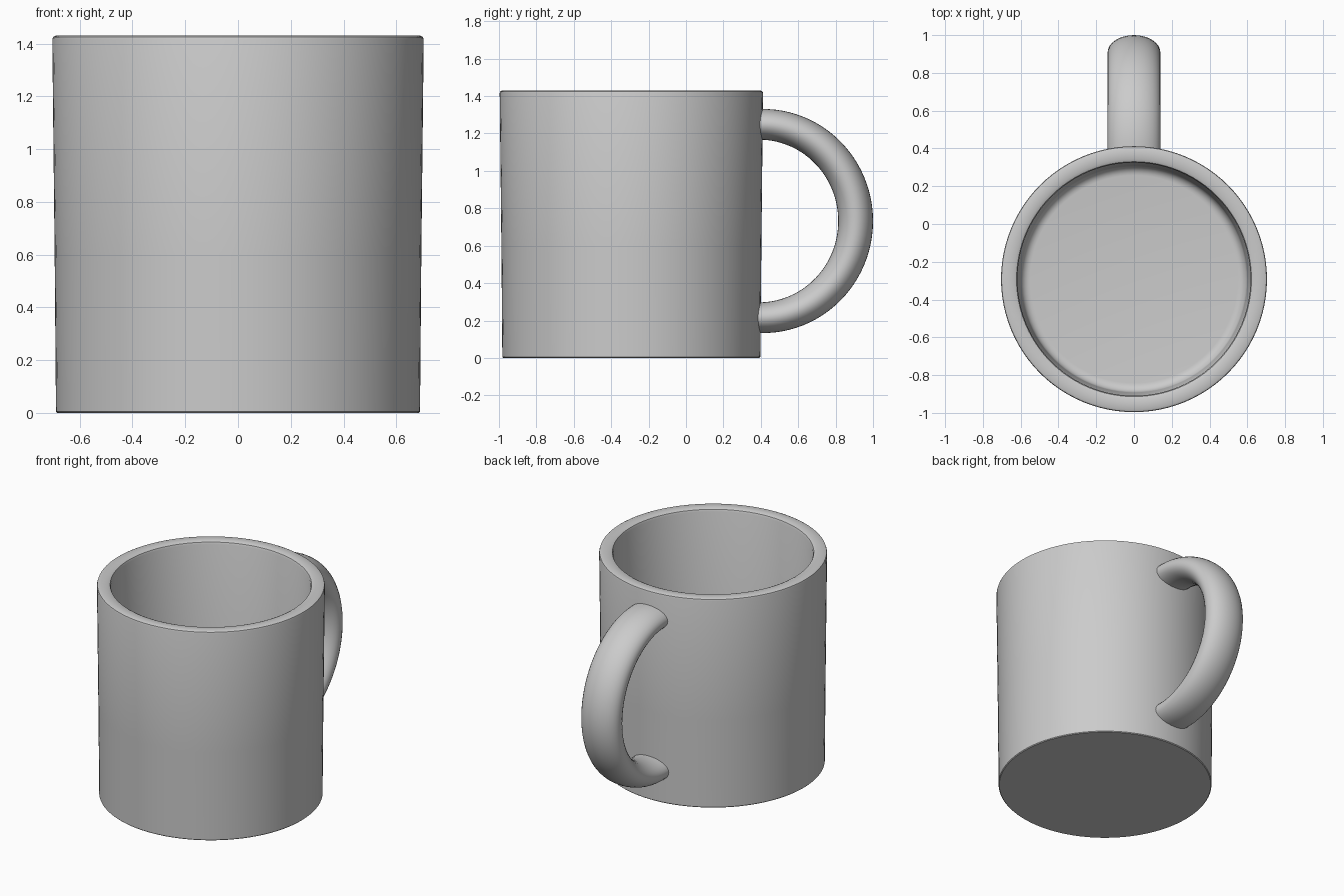
import bpy, math

if "Cube" in bpy.data.objects:
    bpy.data.objects.remove(bpy.data.objects["Cube"])

CY = -0.292  # body axis position along y


def make_mesh(name, verts, faces):
    me = bpy.data.meshes.new(name)
    me.from_pydata(verts, [], faces)
    ob = bpy.data.objects.new(name, me)
    bpy.context.collection.objects.link(ob)
    bpy.ops.object.select_all(action='DESELECT')
    ob.select_set(True)
    bpy.context.view_layer.objects.active = ob
    bpy.ops.object.mode_set(mode='EDIT')
    bpy.ops.mesh.select_all(action='SELECT')
    bpy.ops.mesh.normals_make_consistent(inside=False)
    bpy.ops.object.mode_set(mode='OBJECT')
    bpy.ops.object.shade_smooth_by_angle(angle=math.radians(40))
    return ob


def loft(name, rings):
    """Skin closed rings of equal length and cap both ends."""
    n = len(rings[0])
    verts = [v for r in rings for v in r]
    faces = [(i * n + j, i * n + (j + 1) % n, (i + 1) * n + (j + 1) % n, (i + 1) * n + j)
             for i in range(len(rings) - 1) for j in range(n)]
    faces += [tuple(range(n)), tuple(range(len(verts) - n, len(verts)))]
    return make_mesh(name, verts, faces)


# Cup: one profile (radius, height) from the underside, over the rim, to the inner floor
fillet = [(0.55 + 0.05 * math.cos(math.radians(a)), 0.15 - 0.05 * math.sin(math.radians(a)))
          for a in range(0, 91, 15)]
profile = [(0.685, 0.0), (0.69, 0.005), (0.695, 0.6), (0.704, 1.415), (0.701, 1.425),
           (0.69, 1.43), (0.637, 1.43), (0.622, 1.423), (0.617, 1.41)] + fillet
SEG = 96
loft("cup_body", [[(r * math.cos(t), CY + r * math.sin(t), z)
                   for t in (2 * math.pi * k / SEG for k in range(SEG))] for r, z in profile])

# Handle: half ring with an oval section, slightly slimmer where it enters the wall
HY, HZ, N = 0.40, 0.732, 48
rings = []
for i in range(-1, N + 2):
    a = math.pi * (min(max(i, 0), N) / N - 0.5)
    mid = math.cos(a)
    half_w, half_t = 0.14, 0.082 + 0.011 * mid
    ry, rz = 0.507, 0.517
    shift = -0.04 if i in (-1, N + 1) else 0.0  # short straight stub inside the wall
    ring = []
    for k in range(32):
        t = 2 * math.pi * k / 32
        d = half_t * math.cos(t)
        ring.append((half_w * math.sin(t), HY + shift + (ry + d) * math.cos(a),
                     HZ + (rz + d) * math.sin(a)))
    rings.append(ring)
loft("handle", rings)
